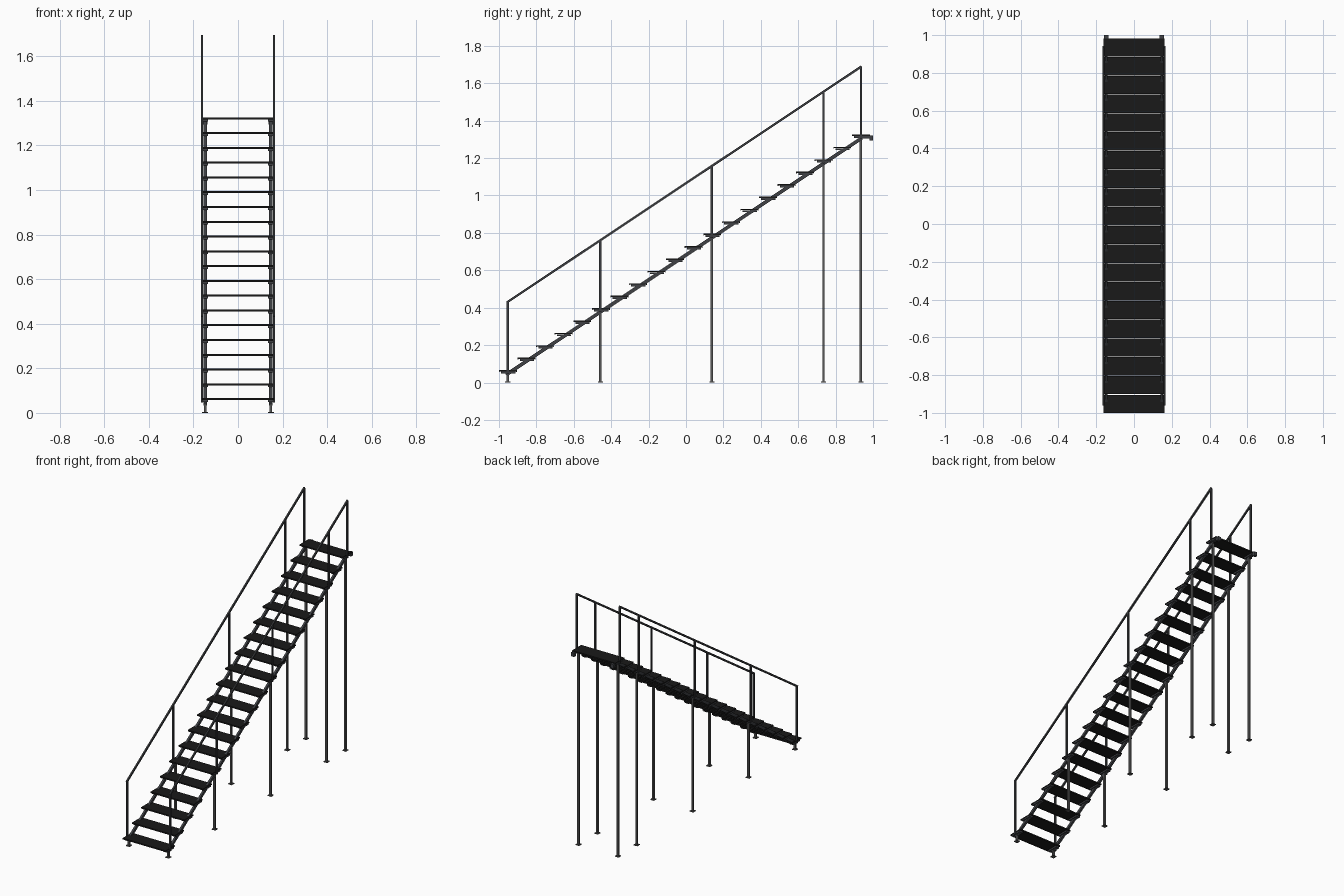
import bpy
import bmesh
from mathutils import Vector, Matrix

if "Cube" in bpy.data.objects:
    bpy.data.objects.remove(bpy.data.objects["Cube"])


def material(name, rgb):
    m = bpy.data.materials.new(name)
    m.use_nodes = True
    m.diffuse_color = (*rgb, 1)
    m.node_tree.nodes["Principled BSDF"].inputs["Base Color"].default_value = (*rgb, 1)
    return m


black = material("tread black", (0.010, 0.010, 0.010))
steel = material("dark steel", (0.05, 0.053, 0.06))
leg_grey = material("leg grey", (0.095, 0.095, 0.095))
rail_grey = material("rail charcoal", (0.043, 0.046, 0.05))


def box(bm, centre, size, rot=None):
    mat = Matrix.Translation(centre) @ (rot or Matrix()) @ Matrix.Diagonal((*size, 1))
    bmesh.ops.create_cube(bm, size=1, matrix=mat)


def beam(bm, a, b, width, height):
    """Box beam running between two points in a plane of constant x."""
    d = Vector(b) - Vector(a)
    rot = Vector((0, 1, 0)).rotation_difference(d).to_matrix().to_4x4()
    box(bm, (Vector(a) + Vector(b)) / 2, (width, d.length, height), rot)


def finish(name, bm, mat):
    me = bpy.data.meshes.new(name)
    bm.to_mesh(me)
    bm.free()
    me.materials.append(mat)
    ob = bpy.data.objects.new(name, me)
    bpy.context.collection.objects.link(ob)


STEPS, RUN, RISE = 20, 0.0993, 0.0663
POSTS = (-0.953, -0.458, 0.138, 0.735, 0.935)
SLOPE = 0.6655


def stringer_z(y):
    return 0.046 + (y + 0.955) * SLOPE


# Treads: thin slab with a folded lip at the front and back
bm = bmesh.new()
for i in range(STEPS):
    y, top = -0.952 + i * RUN, RISE * (i + 1)
    box(bm, (0, y, top - 0.0035), (0.322, 0.096, 0.007))
    for s in (-1, 1):
        box(bm, (0, y + s * 0.046, top - 0.0045), (0.322, 0.004, 0.009))
finish("treads", bm, black)

for side, sx in (("left", 1), ("right", -1)):
    # Sloping stringer with the fixing block at its top end
    bm = bmesh.new()
    x = sx * 0.147
    beam(bm, (x, -0.962, stringer_z(-0.962)), (x, 0.94, stringer_z(0.94)), 0.014, 0.019)
    box(bm, (x, 0.965, 1.311), (0.014, 0.07, 0.012))
    box(bm, (x, 0.990, 1.307), (0.022, 0.020, 0.026))
    finish(side + "_stringer", bm, steel)

    # Small support under each tread end
    bm = bmesh.new()
    for i in range(STEPS):
        box(bm, (x, -0.950 + i * RUN, RISE * (i + 1) - 0.0125), (0.026, 0.076, 0.010))
    finish(side + "_tread_brackets", bm, steel)

    # Legs with foot plates
    bm = bmesh.new()
    for y in POSTS:
        h = stringer_z(y)
        box(bm, (x, y, h / 2), (0.013, 0.013, h))
        box(bm, (x, y, 0.0025), (0.027, 0.027, 0.005))
    finish(side + "_legs", bm, leg_grey)

    # Handrail and its posts
    bm = bmesh.new()
    xr = sx * 0.161
    lift = 0.384
    for y in POSTS:
        lo, hi = stringer_z(y), stringer_z(y) + lift
        box(bm, (xr, y, (lo + hi) / 2), (0.010, 0.012, hi - lo))
    beam(bm, (xr, -0.957, stringer_z(-0.957) + lift),
         (xr, 0.939, stringer_z(0.939) + lift), 0.010, 0.012)
    finish(side + "_handrail", bm, rail_grey)
